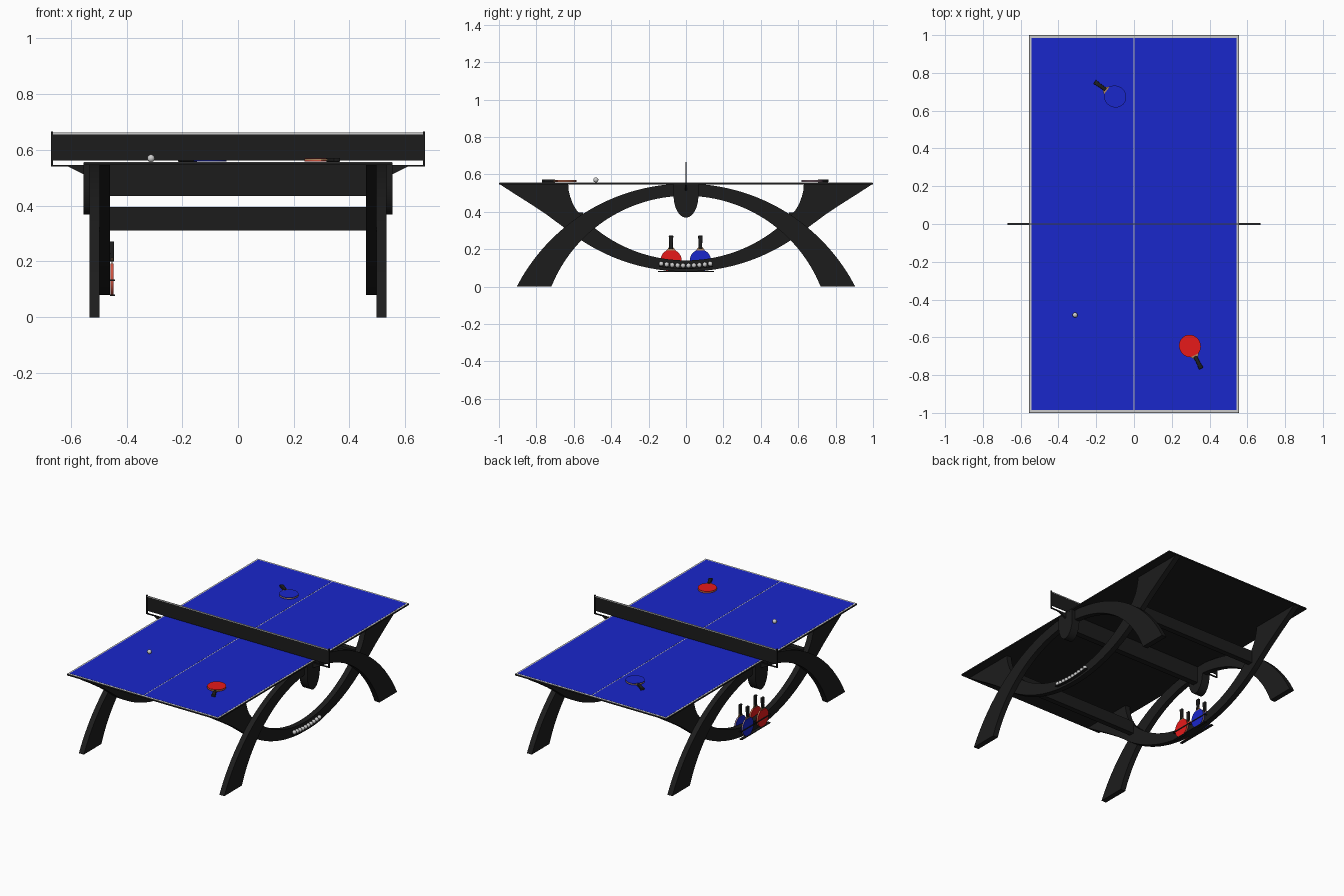
import bpy, bmesh
from math import sin, cos, pi, sqrt, atan2, radians
from mathutils import Matrix, Vector

if "Cube" in bpy.data.objects:
    bpy.data.objects.remove(bpy.data.objects["Cube"])


def mat(name, c):
    m = bpy.data.materials.new(name)
    m.diffuse_color = (*c, 1)
    m.use_nodes = True
    m.node_tree.nodes["Principled BSDF"].inputs["Base Color"].default_value = m.diffuse_color
    return m


BLACK = mat("black", (0.012, 0.012, 0.012))
BLUE = mat("blue", (0.01, 0.02, 0.6))
RED = mat("red", (0.8, 0.01, 0.01))
WHITE = mat("white", (0.85, 0.85, 0.85))
WOOD = mat("wood", (0.45, 0.25, 0.12))

# local XY plane to world: side = (y, z) extruded along x, front = (x, z) extruded along -y
SIDE = Matrix(((0, 0, 1, 0), (1, 0, 0, 0), (0, 1, 0, 0), (0, 0, 0, 1)))
FRONT = Matrix(((1, 0, 0, 0), (0, 0, -1, 0), (0, 1, 0, 0), (0, 0, 0, 1)))


def finish(name, bm, material, matrix=Matrix()):
    bmesh.ops.recalc_face_normals(bm, faces=bm.faces)
    me = bpy.data.meshes.new(name)
    bm.to_mesh(me)
    bm.free()
    me.materials.append(material)
    ob = bpy.data.objects.new(name, me)
    ob.matrix_world = matrix
    bpy.context.collection.objects.link(ob)
    return ob


def prism(name, pts, a, b, material, matrix=SIDE, bevel=0):
    bm = bmesh.new()
    face = bm.faces.new([bm.verts.new((p[0], p[1], a)) for p in pts])
    ext = bmesh.ops.extrude_face_region(bm, geom=[face])
    verts = [g for g in ext["geom"] if isinstance(g, bmesh.types.BMVert)]
    bmesh.ops.translate(bm, vec=(0, 0, b - a), verts=verts)
    if bevel:
        bmesh.ops.bevel(bm, geom=bm.edges[:], offset=bevel, segments=2, affect='EDGES', profile=0.5)
    return finish(name, bm, material, matrix)


def box(name, x0, x1, y0, y1, z0, z1, material):
    return prism(name, [(x0, y0), (x1, y0), (x1, y1), (x0, y1)], z0, z1, material, Matrix())


def ball(name, loc, r=0.0135):
    bm = bmesh.new()
    bmesh.ops.create_uvsphere(bm, u_segments=20, v_segments=12, radius=r)
    finish(name, bm, WHITE, Matrix.Translation(loc))


def mirrored(half):
    # half runs from the centre line outward and back to it
    return half + [(-y, z) for y, z in reversed(half) if y > 1e-6]


def arc(y0, y1, z0, r, sign, n=20):
    ys = [y0 + (y1 - y0) * i / n for i in range(n + 1)]
    return [(y, z0 + sign * (r - sqrt(r * r - y * y))) for y in ys]


def outline(outer, inner):
    # closed band from two half curves, each starting at the centre line
    left = [(-y, z) for y, z in outer[:0:-1]]
    return left + outer + inner[::-1] + [(-y, z) for y, z in inner[1:]]


# table top: slab, white border and centre line, blue halves
box("table_slab", -.555, .555, -1, 1, .546, .555, BLACK)
box("white_lines", -.553, .553, -.998, .998, .5545, .5562, WHITE)
for s, side in ((-1, "left"), (1, "right")):
    box(f"blue_half_{side}", min(s * .003, s * .543), max(s * .003, s * .543),
        -.986, .986, .556, .557, BLUE)

# side frames: floor arch outside, flared cradle inside
arch = outline(arc(0, .905, .55, 1.0195, -1, 28), arc(0, .72, .485, .777, -1, 28))
cradle = outline(arc(0, .65, .08, 1.02, 1) + [(.74, .381), (.83, .441), (.92, .498), (1.0, .55)],
                 arc(0, .56, .14, .777, 1) + [(.585, .408), (.605, .442), (.619, .48), (.628, .515), (.63, .55)])
tongue = [(.066 * cos(t), .485 - .116 * sin(t)) for t in [pi * i / 24 for i in range(25)]]
tongue = [(.066, .549)] + tongue + [(-.066, .549)]
for s, side in ((-1, "left"), (1, "right")):
    prism(f"arch_leg_{side}", arch, s * .497, s * .533, BLACK)
    prism(f"cradle_leg_{side}", cradle, s * .46, s * .497, BLACK)
    prism(f"centre_tongue_{side}", tongue, s * .497, s * .554, BLACK)

# cross beams
box("centre_beam", -.50, .50, -.02, .02, .435, .548, BLACK)
for y, end in ((-.57, "front"), (.57, "back")):
    box(f"stretcher_{end}", -.465, .465, y - .018, y + .018, .312, .395, BLACK)

# net, tape, posts and brackets
box("net", -.667, .667, -.0015, .0015, .563, .657, BLACK)
box("net_tape", -.667, .667, -.0025, .0025, .656, .662, WHITE)
for s, side in ((-1, "left"), (1, "right")):
    xs = sorted((s * .664, s * .671))
    box(f"net_post_{side}", *xs, -.004, .004, .541, .667, BLACK)
    xs = sorted((s * .55, s * .668))
    box(f"net_arm_{side}", *xs, -.004, .004, .541, .547, BLACK)
    prism(f"net_bracket_{side}", [(s * .553, .543), (s * .615, .543), (s * .553, .512)],
          -.006, .006, BLACK, FRONT)


# paddle: wooden core, rubber on both faces, rounded grip along local +Y
def paddle(name, color, matrix):
    a0 = radians(68)
    rim = [(.057 * sin(t), .060 * -cos(t)) for t in
           [-(pi - .45) + 2 * (pi - .45) * i / 36 for i in range(37)]]
    core = rim + [(.010, .074), (-.010, .074)]
    prism(f"{name}_core", core, -.0025, .0025, WOOD, matrix)
    for k, face in ((-1, "under"), (1, "upper")):
        prism(f"{name}_rubber_{face}", rim, k * .0025, k * .0055, color, matrix)
    grip = [(-.010, .062), (.010, .062), (.0095, .09), (.0125, .134), (-.0125, .134), (-.0095, .09)]
    prism(f"{name}_grip", grip, -.0075, .0075, BLACK, matrix, .003)


def lying(x, y, dx, dy):
    return Matrix.Translation((x, y, .5645)) @ Matrix.Rotation(atan2(dy, dx) - pi / 2, 4, 'Z')


paddle("blue_paddle", BLUE, lying(-.10, .675, -.10, .072))
paddle("red_paddle", RED, lying(.296, -.646, .056, -.112))
ball("table_ball", (-.312, -.482, .570))

# spare paddles standing on both faces of the left cradle, with rails
for x, where, out in ((-.452, "inner", 1), (-.505, "outer", -1)):
    for y, col, cname in ((-.08, RED, "red"), (.077, BLUE, "blue")):
        paddle(f"spare_{cname}_{where}", col, Matrix.Translation((x, y, .138)) @ SIDE)
    r = sorted((x + out * .006, x + out * .010))
    box(f"paddle_rail_{where}", *r, -.15, .15, .130, .136, BLACK)
    r = sorted((x - out * .008, x + out * .010))
    box(f"paddle_ledge_{where}", *r, -.15, .15, .077, .082, BLACK)
    for y in (-.15, 0, .15):
        box(f"rail_stay_{where}", *r, y - .003, y + .003, .130, .136, BLACK)

# row of spare balls on a curved ledge on the right cradle
ledge = outline(arc(0, .145, .094, .9, 1, 8), arc(0, .145, .098, .9, 1, 8))
prism("ball_ledge", ledge, .497, .515, BLACK)
for i in range(10):
    y = -.132 + i * .0291
    ball(f"spare_ball_{i + 1}", (.506, y, .112 + y * y / 1.8), .013)

# smooth curved surfaces, keep edges sharp
for ob in bpy.context.collection.objects:
    ob.select_set(True)
    bpy.context.view_layer.objects.active = ob
bpy.ops.object.shade_smooth_by_angle(angle=radians(30))
